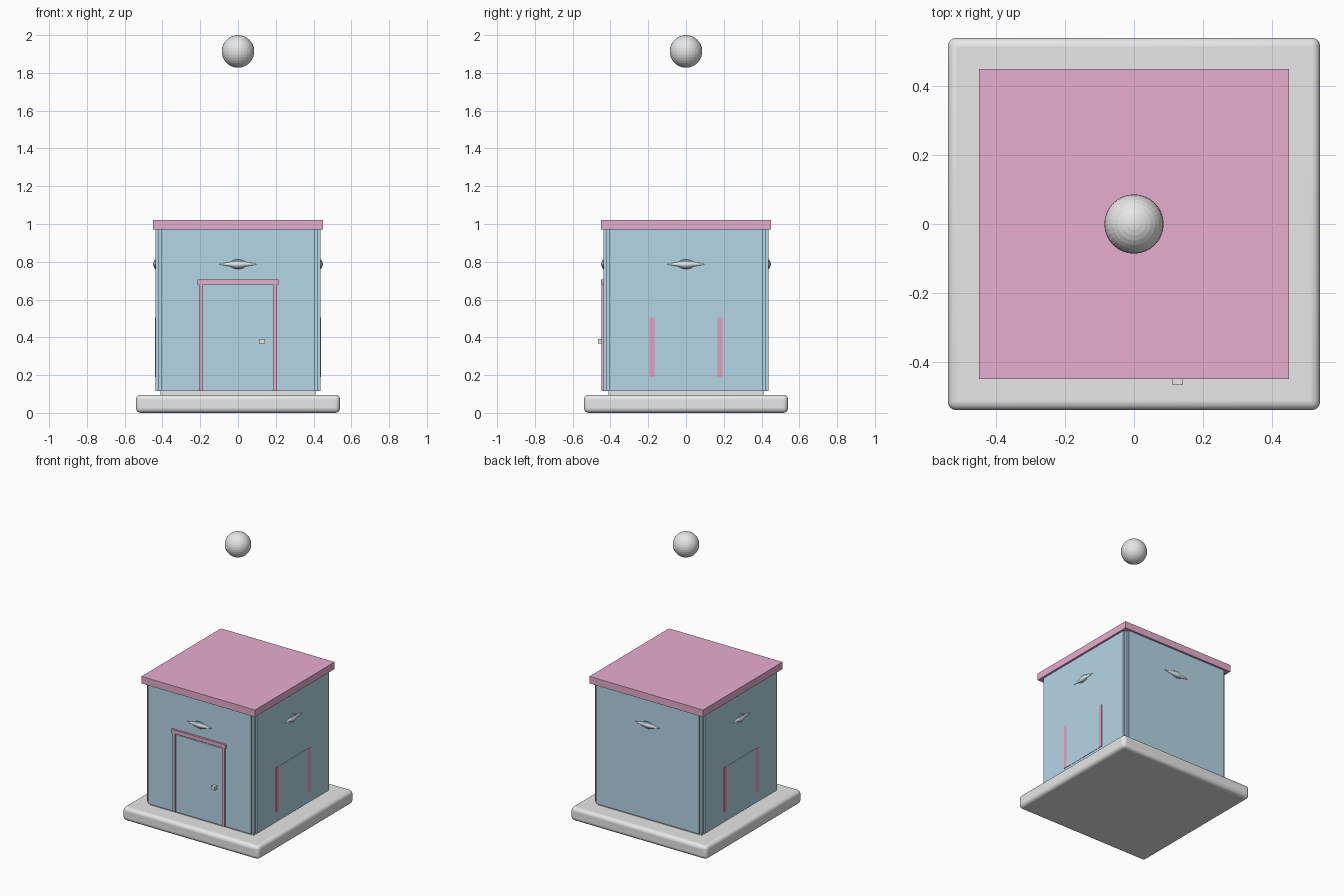
import bpy, bmesh, math
from mathutils import Matrix

old = bpy.data.objects.get("Cube")
if old:
    bpy.data.objects.remove(old, do_unlink=True)


def material(name, rgb):
    m = bpy.data.materials.new(name)
    m.use_nodes = True
    m.diffuse_color = (*rgb, 1)
    m.node_tree.nodes["Principled BSDF"].inputs["Base Color"].default_value = (*rgb, 1)
    return m


GREY = material("light grey", (0.8, 0.8, 0.8))
BLUE = material("pale blue", (0.46, 0.67, 0.79))
PINK = material("dusty pink", (0.8, 0.42, 0.61))
ROSE = material("rose", (0.88, 0.38, 0.56))
SLATE = material("slate blue", (0.14, 0.28, 0.37))


def finish(name, bm, mat, turn=0):
    """Store a mesh as an object, turned about the vertical axis."""
    bmesh.ops.rotate(bm, verts=bm.verts, matrix=Matrix.Rotation(turn, 3, "Z"))
    mesh = bpy.data.meshes.new(name)
    bm.to_mesh(mesh)
    bm.free()
    mesh.materials.append(mat)
    ob = bpy.data.objects.new(name, mesh)
    bpy.context.collection.objects.link(ob)
    return ob


def box(name, xs, ys, zs, mat, turn=0):
    bm = bmesh.new()
    bmesh.ops.create_cube(bm, size=1)
    for v in bm.verts:
        v.co = [a + (b - a) * (c + 0.5) for (a, b), c in zip((xs, ys, zs), v.co)]
    return finish(name, bm, mat, turn)


def ball(name, centre, radii, mat, turn=0, pointed=False):
    bm = bmesh.new()
    bmesh.ops.create_uvsphere(bm, u_segments=32, v_segments=16, radius=1)
    for v in bm.verts:
        taper = 1 - 0.6 * abs(v.co.x) if pointed else 1
        v.co.y *= taper
        v.co.z *= taper
        v.co = [c + r * p for c, r, p in zip(centre, radii, v.co)]
    return finish(name, bm, mat, turn)


def square(half):
    return (-half, half), (-half, half)


# Rounded base and plinth
base = box("base", *square(0.54), (0, 0.096), GREY)
bevel = base.modifiers.new("rounded edges", "BEVEL")
bevel.width = 0.025
bevel.segments = 4
bpy.context.view_layer.objects.active = base
base.select_set(True)
bpy.ops.object.shade_smooth_by_angle(angle=math.radians(40))
base.select_set(False)
box("plinth", *square(0.41), (0.09, 0.116), GREY)

# Body, roof and floating ball
box("body", *square(0.422), (0.115, 0.972), BLUE)
box("roof", *square(0.45), (0.97, 1.02), PINK)
ball("floating_ball", (0, 0, 1.914), (0.086,) * 3, GREY)

# Wall panel and lamp on every side
for i, side in enumerate(("front", "right", "back", "left")):
    turn = i * math.pi / 2
    box(side + "_panel", (-0.407, 0.407), (-0.436, -0.42), (0.115, 0.97), BLUE, turn)
    ball(side + "_lamp", (0, -0.436, 0.787), (0.1, 0.014, 0.017), GREY, turn, True)
    ball(side + "_lamp_core", (0, -0.436, 0.787), (0.045, 0.01, 0.025), SLATE, turn)

    # Shallow hatch with two rose bars on the side walls
    if side in ("right", "left"):
        box(side + "_hatch", (-0.17, 0.17), (-0.438, -0.43), (0.19, 0.505), BLUE, turn)
        for n, x in enumerate((-0.18, 0.18)):
            box(f"{side}_hatch_bar_{n}", (x - 0.014, x + 0.014), (-0.44, -0.43),
                (0.19, 0.505), ROSE, turn)

# Door with frame and knob
box("door", (-0.18, 0.18), (-0.438, -0.43), (0.118, 0.668), BLUE)
for name, x in (("left", 0.196), ("right", -0.196)):
    box(name + "_door_post", (x - 0.01, x + 0.01), (-0.448, -0.43), (0.117, 0.682), PINK)
box("door_lintel", (-0.215, 0.215), (-0.45, -0.43), (0.68, 0.706), PINK)
box("door_knob", (0.112, 0.142), (-0.467, -0.436), (0.367, 0.391), GREY)
